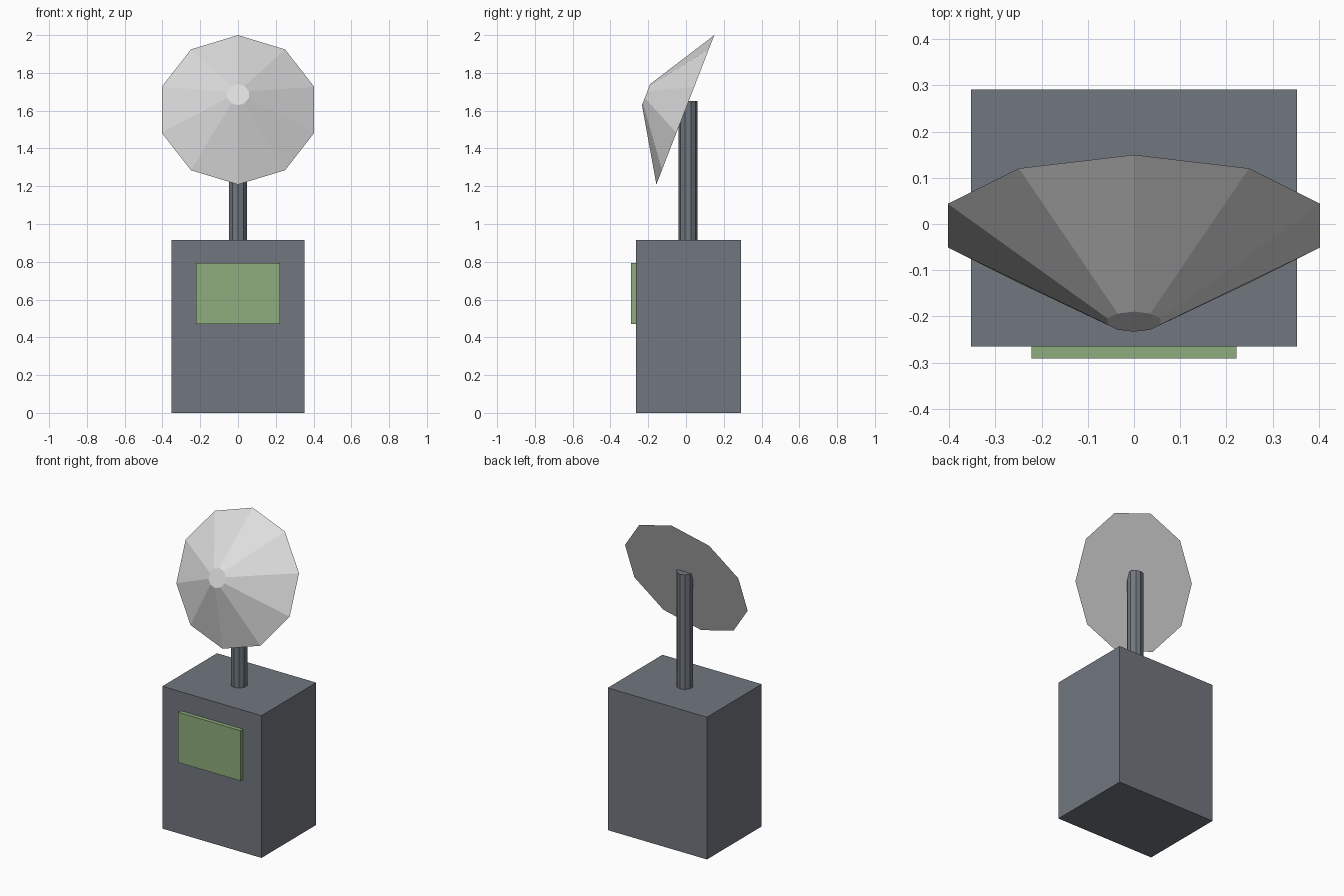
import bpy, bmesh, math
from mathutils import Matrix, Vector

if "Cube" in bpy.data.objects:
    bpy.data.objects.remove(bpy.data.objects["Cube"])


def material(name, rgb):
    m = bpy.data.materials.new(name)
    lin = [((c / 255 + 0.055) / 1.055) ** 2.4 for c in rgb]
    m.diffuse_color = (*lin, 1)
    m.use_nodes = True
    m.node_tree.nodes["Principled BSDF"].inputs["Base Color"].default_value = m.diffuse_color
    return m


slate = material("slate_grey", (113, 119, 127))
green = material("screen_green", (142, 174, 125))
pale = material("pale_grey", (221, 221, 222))


def finish(name, bm, mat):
    bmesh.ops.recalc_face_normals(bm, faces=bm.faces)
    mesh = bpy.data.meshes.new(name)
    bm.to_mesh(mesh)
    bm.free()
    mesh.materials.append(mat)
    obj = bpy.data.objects.new(name, mesh)
    bpy.context.collection.objects.link(obj)


def box(name, lo, hi, mat):
    lo, hi = Vector(lo), Vector(hi)
    bm = bmesh.new()
    bmesh.ops.create_cube(bm, size=1, matrix=Matrix.Translation((lo + hi) / 2)
                          @ Matrix.Diagonal((*(hi - lo), 1)))
    finish(name, bm, mat)


def cone(name, r1, r2, depth, matrix, mat):
    # ten-sided, standing on the origin of the given matrix
    bm = bmesh.new()
    bmesh.ops.create_cone(bm, cap_ends=True, segments=10, radius1=r1, radius2=r2,
                          depth=depth,
                          matrix=matrix @ Matrix.Translation((0, 0, depth / 2)))
    finish(name, bm, mat)


# Cabinet with a raised screen on the front
box("cabinet", (-0.353, -0.265, 0), (0.353, 0.291, 0.915), slate)
box("screen", (-0.222, -0.291, 0.47), (0.222, -0.263, 0.793), green)

# Mast
cone("mast", 0.05, 0.05, 0.752, Matrix.Translation((0, 0.011, 0.9)), slate)

# Dish: a blunt cone facing the front and tilted upward
tilt = math.radians(90 - 21.2)
cone("dish", 0.424, 0.06, 0.223,
     Matrix.Translation((0, -0.0035, 1.6045)) @ Matrix.Rotation(tilt, 4, 'X'), pale)
